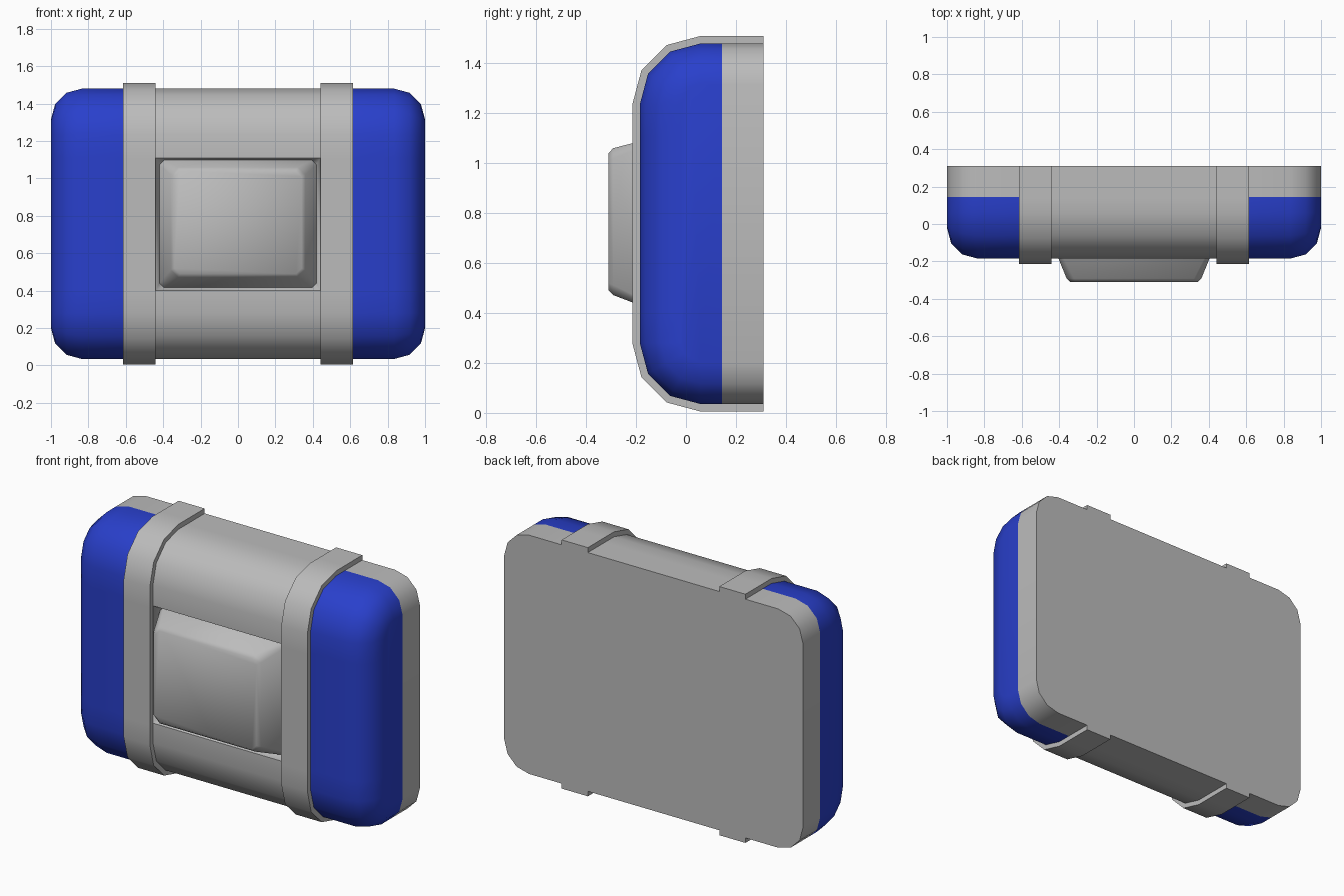
import bpy, bmesh
from math import sin, cos, pi, radians

if "Cube" in bpy.data.objects:
    bpy.data.objects.remove(bpy.data.objects["Cube"])


def material(name, color):
    m = bpy.data.materials.new(name)
    m.use_nodes = True
    m.diffuse_color = color
    m.node_tree.nodes["Principled BSDF"].inputs["Base Color"].default_value = color
    return m


grey = material("grey fabric", (0.5, 0.5, 0.5, 1))
blue = material("blue fabric", (0.022, 0.05, 0.6, 1))

BACK, SEAM, FRONT = 0.31, 0.145, -0.185
BOTTOM, TOP = 0.035, 1.48
RADIUS, END_RADIUS, STEPS = 0.245, 0.165, 3
STRAP_IN, STRAP_OUT = 0.44, 0.615
POCKET_LOW, POCKET_HIGH = 0.40, 1.11


def profile(inset):
    """Side outline (y, z) from the lower back, round the front, to the upper back."""
    r = RADIUS - inset
    cy = FRONT + RADIUS
    angles = [pi / 2 * i / STEPS for i in range(STEPS + 1)]
    low = [(cy - r * sin(a), BOTTOM + RADIUS - r * cos(a)) for a in angles]
    high = [(cy - r * cos(a), TOP - RADIUS + r * sin(a)) for a in angles]
    b, t, f = BOTTOM + inset, TOP - inset, FRONT + inset
    return ([(BACK, b), (SEAM, b)] + low + [(f, POCKET_LOW), (f, POCKET_HIGH)]
            + high + [(SEAM, t), (BACK, t)])


def finish(bm, name, mats, angle, recalc=True):
    if recalc:
        bmesh.ops.recalc_face_normals(bm, faces=bm.faces[:])
    mesh = bpy.data.meshes.new(name)
    bm.to_mesh(mesh)
    bm.free()
    for m in mats:
        mesh.materials.append(m)
    obj = bpy.data.objects.new(name, mesh)
    bpy.context.collection.objects.link(obj)
    bpy.ops.object.select_all(action='DESELECT')
    obj.select_set(True)
    bpy.context.view_layer.objects.active = obj
    bpy.ops.object.shade_smooth_by_angle(angle=radians(angle))
    return obj


# Body: side outline lofted across x, with rounded ends
half = []
for i in range(STEPS + 1):
    a = pi / 2 * i / STEPS
    half.append((1 - END_RADIUS * (1 - sin(a)), END_RADIUS * (1 - cos(a))))
stations = [(STRAP_IN, 0), (STRAP_OUT, 0)] + half
stations = [(-x, d) for x, d in reversed(stations)] + stations

bm = bmesh.new()
rings = [[bm.verts.new((x, y, z)) for y, z in profile(d)] for x, d in stations]
n = len(rings[0])
for a, b in zip(rings, rings[1:]):
    for i in range(n):
        j = (i + 1) % n
        bm.faces.new((a[i], a[j], b[j], b[i]))
for ring in (rings[0], rings[-1]):
    bm.faces.new((ring[0], ring[1], ring[-2], ring[-1]))
    bm.faces.new(ring[1:-1])
# Blue on the front of both end sections
for f in bm.faces:
    c = f.calc_center_median()
    f.material_index = int(abs(c.x) > STRAP_OUT and c.y < SEAM)
# Opening where the pocket sits
opening = [f for f in bm.faces if abs(f.calc_center_median().x) < 0.01
           and f.calc_center_median().y < FRONT + 0.001
           and POCKET_LOW < f.calc_center_median().z < POCKET_HIGH]
bmesh.ops.recalc_face_normals(bm, faces=bm.faces[:])
bmesh.ops.delete(bm, geom=opening, context='FACES_ONLY')
finish(bm, "bag_body", [grey, blue], 40, recalc=False)


# Straps: raised bands following the outline
def strap(name, side):
    bm = bmesh.new()
    loops = [[bm.verts.new((side * x, y, z)) for y, z in profile(d)]
             for x, d in ((STRAP_IN, 0.01), (STRAP_IN, -0.03),
                          (STRAP_OUT, -0.03), (STRAP_OUT, 0.01))]
    for k in range(4):
        a, b = loops[k], loops[(k + 1) % 4]
        for i in range(len(a) - 1):
            bm.faces.new((a[i], a[i + 1], b[i + 1], b[i]))
    for e in (0, -1):
        bm.faces.new([loop[e] for loop in loops])
    finish(bm, name, [grey], 40)


strap("left_strap", 1)
strap("right_strap", -1)

# Pocket: sunken border rising to a tapered, chamfered front
bm = bmesh.new()
# half width, low z, high z, y, corner cut
levels = [(STRAP_IN, POCKET_LOW, POCKET_HIGH, FRONT, 0),
          (0.42, 0.416, 1.098, -0.145, 0.025),
          (0.36, 0.472, 1.06, -0.292, 0.04),
          (0.34, 0.49, 1.04, -0.31, 0.03)]
rings = []
for w, lo, hi, y, c in levels:
    pts = [(-w + c, lo), (w - c, lo), (w, lo + c), (w, hi - c),
           (w - c, hi), (-w + c, hi), (-w, hi - c), (-w, lo + c)]
    rings.append([bm.verts.new((x, y, z)) for x, z in pts])
for a, b in zip(rings, rings[1:]):
    for i in range(8):
        j = (i + 1) % 8
        bm.faces.new((a[i], a[j], b[j], b[i]))
bm.faces.new(rings[-1])
bmesh.ops.remove_doubles(bm, verts=bm.verts[:], dist=0.0001)
finish(bm, "front_pocket", [grey], 50, recalc=False)
